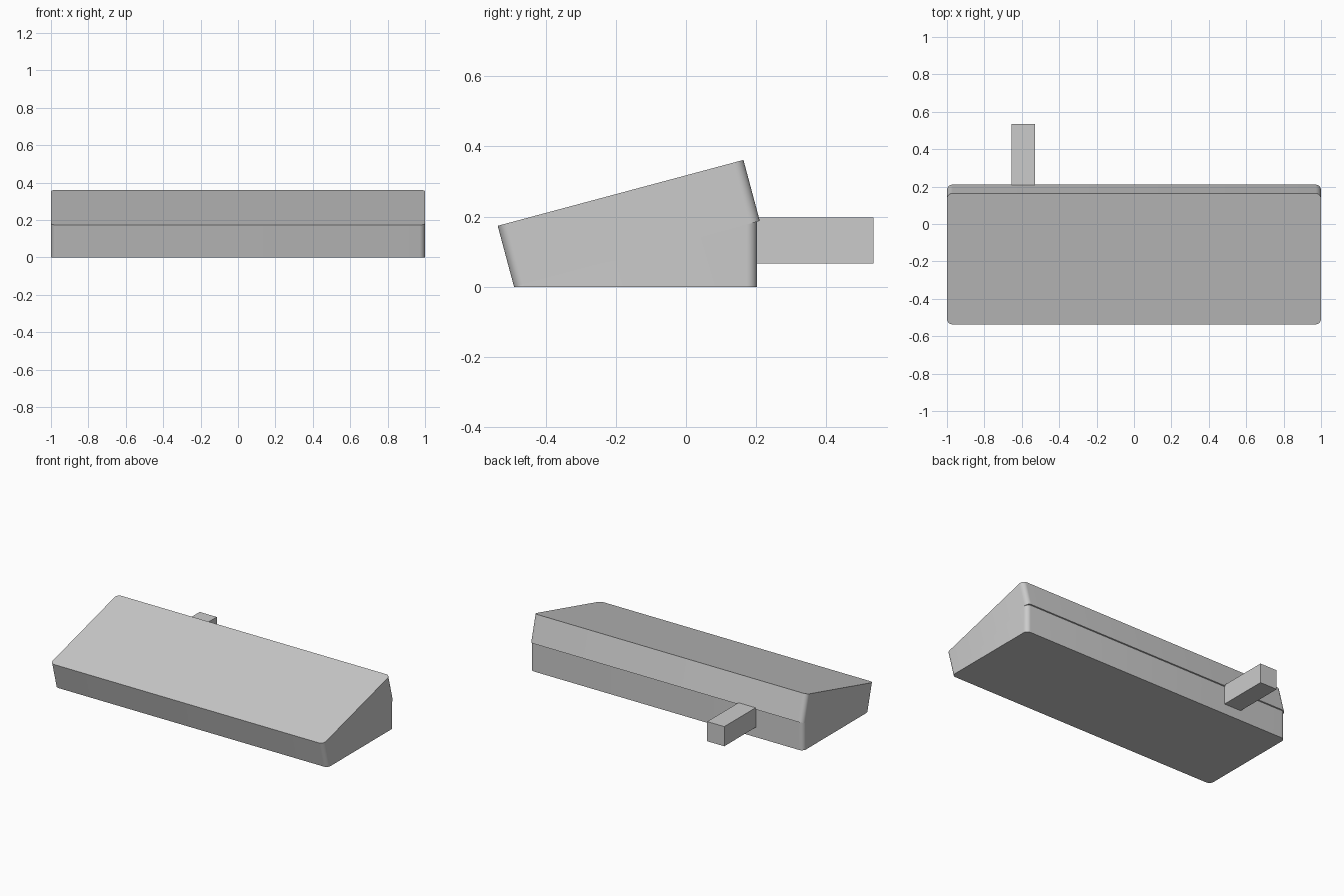
import bpy
import bmesh
from math import radians, sin, cos, tan
from mathutils import Matrix

cube = bpy.data.objects.get("Cube")
if cube:
    bpy.data.objects.remove(cube, do_unlink=True)

TILT = radians(15)
FRONT_Y = -0.49
RADIUS = 0.03

grey = bpy.data.materials.new("plain_grey")
grey.use_nodes = True
grey.diffuse_color = (0.6, 0.6, 0.6, 1)
grey.node_tree.nodes["Principled BSDF"].inputs["Base Color"].default_value = (0.6, 0.6, 0.6, 1)


def rounded_outline(half_x, y0, y1, r, steps=8):
    """Counter-clockwise rectangle with rounded corners."""
    corners = [(half_x - r, y1 - r), (r - half_x, y1 - r),
               (r - half_x, y0 + r), (half_x - r, y0 + r)]
    return [(cx + r * cos(radians(90 * (q + i / steps))),
             cy + r * sin(radians(90 * (q + i / steps))))
            for q, (cx, cy) in enumerate(corners) for i in range(steps + 1)]


def prism(name, outline, bottom, top):
    """Solid over an outline; top is a height function of y."""
    bm = bmesh.new()
    low = [bm.verts.new((x, y, bottom)) for x, y in outline]
    high = [bm.verts.new((x, y, top(y))) for x, y in outline]
    bm.faces.new(low[::-1])
    bm.faces.new(high)
    n = len(outline)
    for i in range(n):
        j = (i + 1) % n
        bm.faces.new((low[i], low[j], high[j], high[i]))
    mesh = bpy.data.meshes.new(name)
    bm.to_mesh(mesh)
    bm.free()
    mesh.materials.append(grey)
    obj = bpy.data.objects.new(name, mesh)
    bpy.context.collection.objects.link(obj)
    bpy.ops.object.select_all(action="DESELECT")
    obj.select_set(True)
    bpy.context.view_layer.objects.active = obj
    bpy.ops.object.shade_smooth_by_angle(angle=radians(30))
    return obj


# Tilted upper slab, hinged on the front bottom edge
slab = prism("tilted_slab", rounded_outline(1, 0, 0.725, RADIUS), 0, lambda y: 0.18)
slab.data.transform(Matrix.Translation((0, FRONT_Y, 0)) @ Matrix.Rotation(TILT, 4, "X"))

# Wedge base filling the space under the slab
prism("wedge_base", rounded_outline(1, FRONT_Y, 0.203, RADIUS), 0,
      lambda y: (y - FRONT_Y) * tan(TILT) + 0.002)

# Square plug at the back
plug = [(-0.53, 0.535), (-0.655, 0.535), (-0.655, 0.19), (-0.53, 0.19)]
prism("rear_plug", plug, 0.067, lambda y: 0.197)
